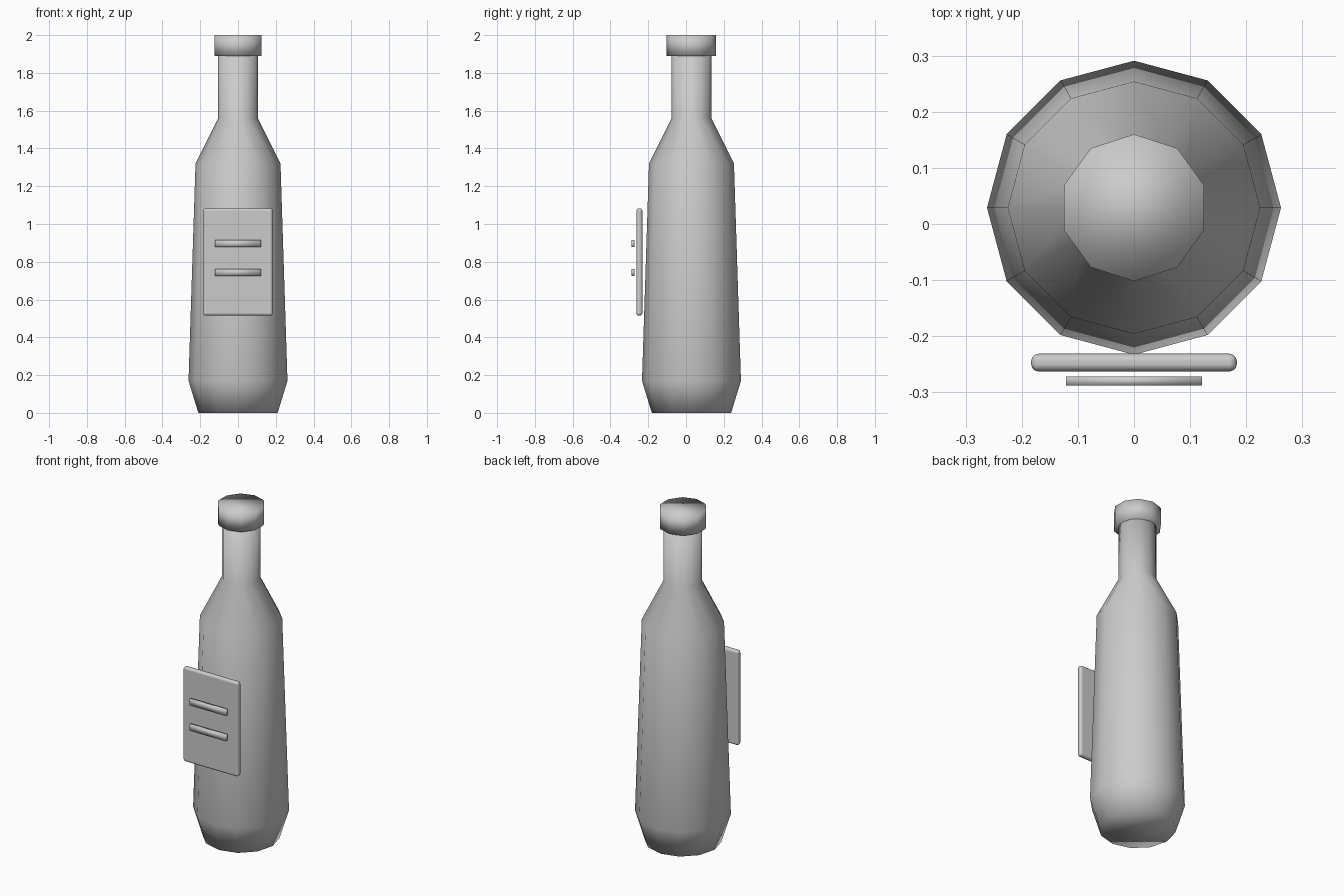
import bpy, bmesh
from math import sin, cos, tau

cube = bpy.data.objects.get("Cube")
if cube:
    bpy.data.objects.remove(cube)

AXIS_Y = 0.029

grey = bpy.data.materials.new("plain grey")
grey.use_nodes = True
colour = (0.6, 0.6, 0.6, 1)
grey.diffuse_color = colour
grey.node_tree.nodes["Principled BSDF"].inputs["Base Color"].default_value = colour


def finish(bm, name):
    """Turn a bmesh into a smooth shaded object."""
    bmesh.ops.recalc_face_normals(bm, faces=bm.faces)
    for f in bm.faces:
        f.smooth = True
    mesh = bpy.data.meshes.new(name)
    bm.to_mesh(mesh)
    bm.free()
    mesh.materials.append(grey)
    obj = bpy.data.objects.new(name, mesh)
    bpy.context.collection.objects.link(obj)
    return obj


def lathe(name, profile, sides):
    """Closed solid from (radius, height) rings, with a corner facing the back."""
    bm = bmesh.new()
    rings = []
    for r, z in profile:
        angles = [tau * i / sides for i in range(sides)]
        rings.append([bm.verts.new((r * sin(a), AXIS_Y + r * cos(a), z)) for a in angles])
    for low, high in zip(rings, rings[1:]):
        for i in range(sides):
            j = (i + 1) % sides
            bm.faces.new((low[i], low[j], high[j], high[i]))
    bm.faces.new(rings[0])
    bm.faces.new(rings[-1])
    return finish(bm, name)


def box(name, centre, size):
    bm = bmesh.new()
    bmesh.ops.create_cube(bm, size=1)
    bmesh.ops.scale(bm, vec=size, verts=bm.verts)
    bmesh.ops.translate(bm, vec=centre, verts=bm.verts)
    return finish(bm, name)


# Bottle and cap
lathe("bottle_body", [(0.21, 0), (0.262, 0.17), (0.225, 1.32), (0.105, 1.56), (0.105, 1.92)], 12)
lathe("bottle_cap", [(0.131, 1.89), (0.131, 2.0)], 10)

# Front label with rounded rim
label = box("label", (0, -0.247, 0.799), (0.367, 0.032, 0.568))
bevel = label.modifiers.new("rounded rim", "BEVEL")
bevel.width = 0.014
bevel.segments = 3
bevel.harden_normals = True

# Raised bars on the label
for name, z in (("upper_bar", 0.896), ("lower_bar", 0.744)):
    box(name, (0, -0.28, z), (0.242, 0.016, 0.037))
